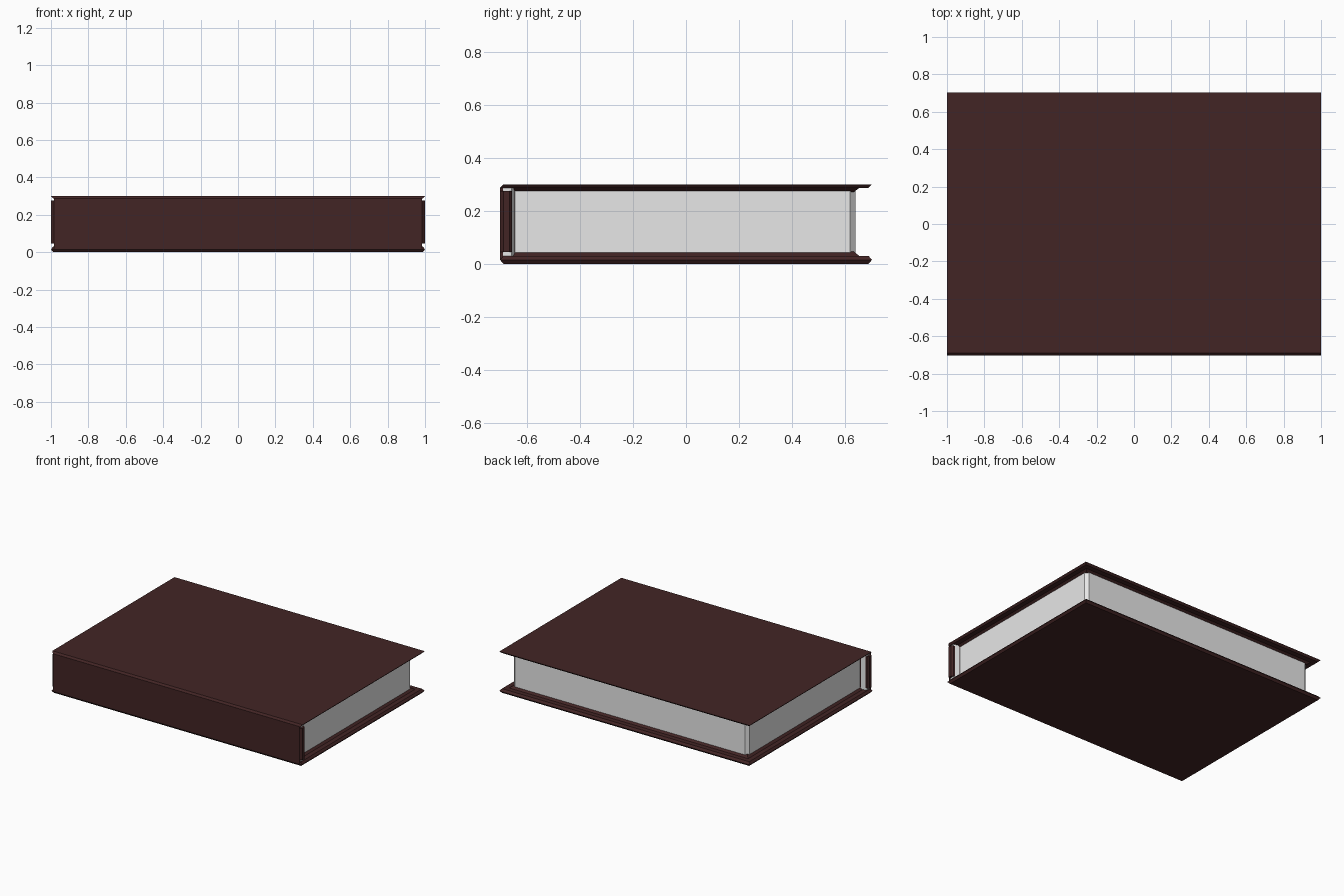
import bpy

if "Cube" in bpy.data.objects:
    bpy.data.objects.remove(bpy.data.objects["Cube"])


def material(name, rgb):
    m = bpy.data.materials.new(name)
    m.diffuse_color = (*rgb, 1)
    m.use_nodes = True
    m.node_tree.nodes["Principled BSDF"].inputs["Base Color"].default_value = m.diffuse_color
    return m


LEATHER = material("dark maroon leather", (0.055, 0.018, 0.018))
PAPER = material("pale paper", (0.8, 0.8, 0.8))


def loft(name, rings, mat):
    """Closed solid through equal-length rings of 3D points, bottom to top."""
    n = len(rings[0])
    verts = [p for r in rings for p in r]
    faces = [list(range(n))[::-1], [(len(rings) - 1) * n + i for i in range(n)]]
    for k in range(len(rings) - 1):
        for i in range(n):
            j = (i + 1) % n
            faces.append([k * n + i, k * n + j, (k + 1) * n + j, (k + 1) * n + i])
    me = bpy.data.meshes.new(name)
    me.from_pydata(verts, [], faces)
    me.materials.append(mat)
    ob = bpy.data.objects.new(name, me)
    bpy.context.collection.objects.link(ob)
    return ob


def rect(x, y0, y1, z):
    return [(-x, y0, z), (x, y0, z), (x, y1, z), (-x, y1, z)]


def prism(name, half, z0, z1, mat):
    """Vertical prism from the right half of a plan, mirrored in x."""
    plan = half + [(-x, y) for x, y in reversed(half)]
    return loft(name, [[(x, y, z) for x, y in plan] for z in (z0, z1)], mat)


# bottom cover: pointed edge, then a raised step around the pages
loft("bottom_cover", [
    rect(0.988, -0.69, 0.69, 0.0),
    rect(1.0, -0.703, 0.703, 0.015),
    rect(0.988, -0.69, 0.69, 0.03),
    rect(0.955, -0.66, 0.655, 0.03),
    rect(0.935, -0.66, 0.635, 0.046)], LEATHER)

# top cover: thin lip with a step down to the pages
loft("top_cover", [
    rect(0.935, -0.66, 0.635, 0.272),
    rect(0.955, -0.66, 0.655, 0.287),
    rect(0.988, -0.703, 0.69, 0.287),
    rect(1.0, -0.69, 0.703, 0.30)], LEATHER)

# spine with bevelled ends and a sloped joint to the pages
prism("spine", [(0.985, -0.703), (1.0, -0.69), (1.0, -0.668), (0.988, -0.657),
                (0.955, -0.657), (0.935, -0.643)], 0.045, 0.275, LEATHER)
prism("spine_face", [(0.985, -0.703), (0.985, -0.692)], 0.015, 0.2875, LEATHER)

# pale lining showing at the spine corners
prism("spine_lining", [(0.984, -0.691), (0.984, -0.66), (0.93, -0.645)],
      0.028, 0.288, PAPER)

# page block with chamfered far corners
prism("pages", [(0.94, -0.66), (0.94, 0.62), (0.92, 0.64)], 0.035, 0.28, PAPER)
